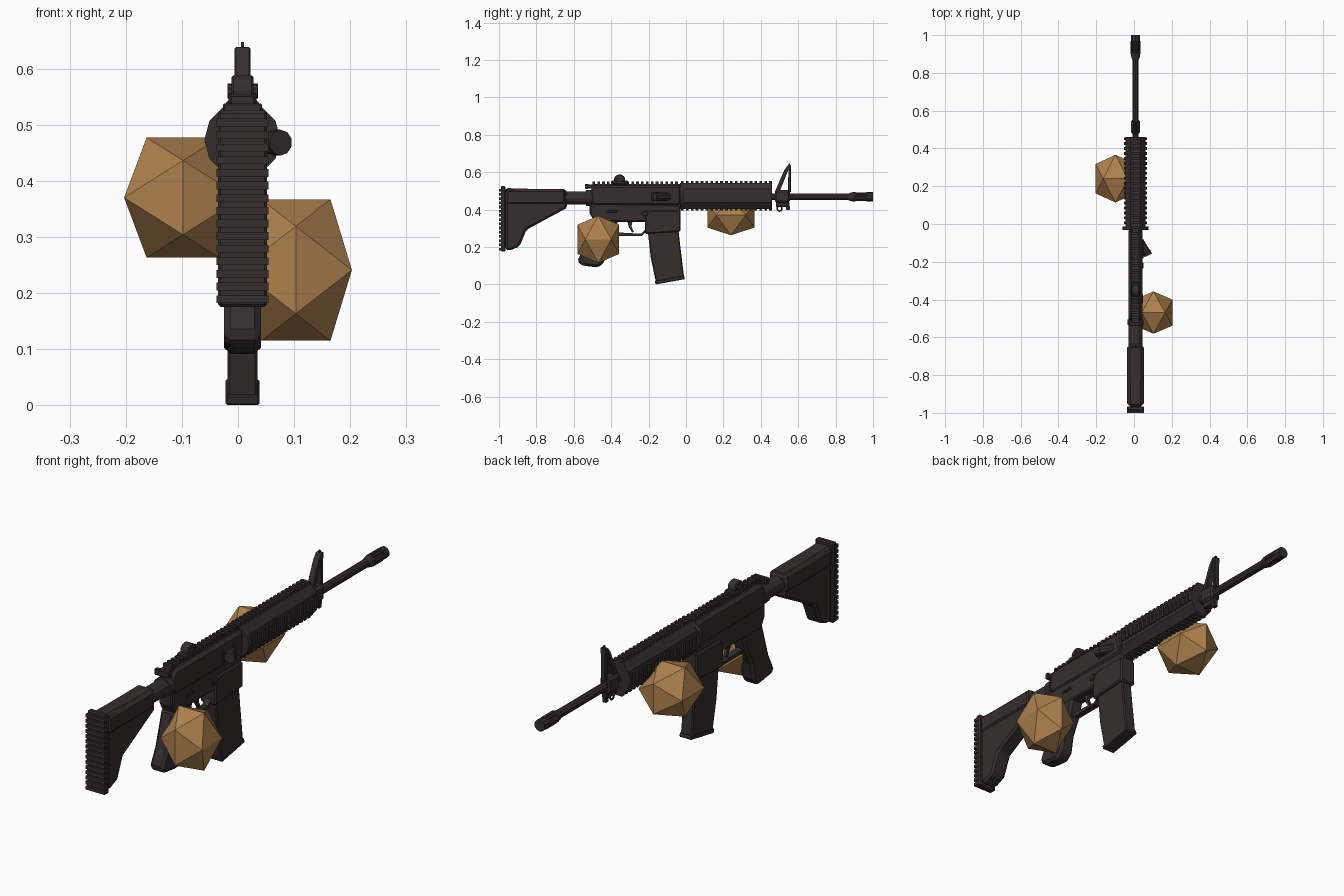
import bpy, bmesh, math
from mathutils import Vector

CX = 0.008  # centre plane of the rifle


def material(name, rgb):
    m = bpy.data.materials.new(name)
    m.diffuse_color = (*rgb, 1)
    return m


DARK = material("dark gunmetal", (0.036, 0.027, 0.028))
TAN = material("tan brown", (0.43, 0.22, 0.078))


def finish(name, bm, mat=DARK, bevel=0):
    bmesh.ops.recalc_face_normals(bm, faces=bm.faces)
    me = bpy.data.meshes.new(name)
    bm.to_mesh(me)
    bm.free()
    me.materials.append(mat)
    ob = bpy.data.objects.new(name, me)
    bpy.context.collection.objects.link(ob)
    if bevel:
        b = ob.modifiers.new("chamfer", "BEVEL")
        b.width, b.segments = bevel, 1
    return ob


def plate(name, pts, half, bevel=0.006, x=CX):
    """Side profile (y, z) extruded across x."""
    bm = bmesh.new()
    f = bm.faces.new([bm.verts.new((x - half, y, z)) for y, z in pts])
    r = bmesh.ops.extrude_face_region(bm, geom=[f])
    vs = [v for v in r["geom"] if isinstance(v, bmesh.types.BMVert)]
    bmesh.ops.translate(bm, verts=vs, vec=(2 * half, 0, 0))
    return finish(name, bm, DARK, bevel)


def add_box(bm, x0, x1, y0, y1, z0, z1):
    vs = bmesh.ops.create_cube(bm, size=1)["verts"]
    for v in vs:
        v.co = Vector((x0 if v.co.x < 0 else x1, y0 if v.co.y < 0 else y1,
                       z0 if v.co.z < 0 else z1))


def boxes(name, items, bevel=0):
    bm = bmesh.new()
    for b in items:
        add_box(bm, *b)
    return finish(name, bm, DARK, bevel)


def tube(name, a, b, r, sides=10, r2=None):
    a, b = Vector(a), Vector(b)
    bm = bmesh.new()
    bmesh.ops.create_cone(bm, cap_ends=True, segments=sides, radius1=r,
                          radius2=r if r2 is None else r2, depth=(b - a).length)
    q = (b - a).to_track_quat("Z", "Y")
    for v in bm.verts:
        v.co = q @ v.co + (a + b) / 2
    return finish(name, bm)


def centred(h, *r):
    return (CX - h, CX + h, *r)


# Stock, butt plate and ridged pad
plate("stock", [(-0.965, 0.515), (-0.635, 0.505), (-0.635, 0.41), (-0.853, 0.292),
                (-0.89, 0.203), (-0.945, 0.18), (-0.965, 0.185)], 0.037, 0.01)
boxes("stock_upper_tube", [centred(0.044, -0.965, -0.64, 0.425, 0.51)], 0.014)
boxes("butt_plate", [centred(0.044, -0.99, -0.965, 0.175, 0.525)], 0.005)
boxes("butt_ridges", [centred(0.046, -1.0, -0.97, 0.182 + i * 0.0225, 0.196 + i * 0.0225)
                      for i in range(15)])
tube("buffer_tube", (CX, -0.645, 0.462), (CX, -0.5, 0.462), 0.036, 12)
tube("buffer_collar", (CX, -0.535, 0.462), (CX, -0.505, 0.462), 0.043, 12)

# Receiver halves
plate("upper_receiver", [(-0.51, 0.43), (-0.51, 0.51), (-0.49, 0.53), (-0.025, 0.53),
                         (-0.025, 0.42), (-0.49, 0.42)], 0.037, 0.012)
plate("lower_receiver", [(-0.515, 0.435), (-0.03, 0.425), (-0.03, 0.345), (-0.215, 0.335),
                         (-0.49, 0.335), (-0.515, 0.38)], 0.032)
plate("magazine_well", [(-0.22, 0.37), (-0.2, 0.395), (-0.03, 0.395), (-0.03, 0.282),
                        (-0.22, 0.27)], 0.038)
plate("magazine", [(-0.205, 0.29), (-0.04, 0.29), (-0.03, 0.2), (-0.01, 0.035),
                   (-0.16, 0.008), (-0.188, 0.14)], 0.027, 0.005)
plate("magazine_base", [(-0.01, 0.047), (-0.006, 0.028), (-0.162, 0.0), (-0.167, 0.018)],
      0.03, 0.003)

# Pistol grip, trigger and guard
plate("grip", [(-0.5, 0.35), (-0.36, 0.35), (-0.385, 0.27), (-0.42, 0.2), (-0.435, 0.12),
               (-0.47, 0.09), (-0.56, 0.102), (-0.582, 0.125), (-0.545, 0.2)], 0.033, 0.012)
plate("trigger_guard", [(-0.385, 0.27), (-0.37, 0.26), (-0.235, 0.26), (-0.21, 0.285),
                        (-0.22, 0.292), (-0.24, 0.271), (-0.385, 0.279)], 0.014, 0)
plate("trigger", [(-0.315, 0.34), (-0.285, 0.34), (-0.292, 0.31), (-0.278, 0.28),
                  (-0.288, 0.278), (-0.305, 0.305)], 0.007, 0)

# Receiver rail, charging handle, port and controls
boxes("receiver_rail", [centred(0.017, -0.5, -0.03, 0.525, 0.538)]
      + [centred(0.02, -0.5 + i * 0.026, -0.486 + i * 0.026, 0.535, 0.55) for i in range(18)])
boxes("charging_handle", [centred(0.022, -0.54, -0.47, 0.512, 0.535),
                          centred(0.035, -0.54, -0.522, 0.51, 0.538)], 0.003)
boxes("ejection_port", [(CX + 0.036, CX + 0.043, -0.185, -0.095, 0.447, 0.492)], 0.004)
boxes("ejection_bolt", [(CX + 0.04, CX + 0.046, -0.172, -0.108, 0.458, 0.482)])
tube("forward_assist", (CX + 0.025, -0.09, 0.468), (CX + 0.063, -0.155, 0.468), 0.02, 10)
tube("assist_button", (CX + 0.056, -0.143, 0.468), (CX + 0.068, -0.166, 0.468), 0.023, 10)
boxes("fire_selector", [(CX + 0.03, CX + 0.04, -0.42, -0.37, 0.385, 0.397)], 0.003)
boxes("magazine_release", [(CX + 0.03, CX + 0.042, -0.235, -0.205, 0.365, 0.39)], 0.003)

# Rear sight: base, domed leaf, side knobs
boxes("rear_sight_base", [centred(0.025, -0.4, -0.31, 0.535, 0.555)], 0.004)
plate("rear_sight", [(-0.355 + 0.03 * math.cos(a), 0.56 + 0.028 * math.sin(a))
                     for a in [math.pi * i / 8 for i in range(9)]]
      + [(-0.38, 0.54), (-0.33, 0.54)], 0.02, 0.004)
tube("sight_knob", (CX - 0.027, -0.355, 0.56), (CX + 0.028, -0.355, 0.56), 0.013, 10)

# Handguard: eight-sided core with ribbed rails on four sides
bm = bmesh.new()
section = [(0.026, 0.07), (0.052, 0.036), (0.052, -0.036), (0.026, -0.07)]
ring = section + [(-x, z) for x, z in reversed(section)]
f = bm.faces.new([bm.verts.new((CX + x, -0.03, 0.473 + z)) for x, z in ring])
r = bmesh.ops.extrude_face_region(bm, geom=[f])
bmesh.ops.translate(bm, verts=[v for v in r["geom"] if isinstance(v, bmesh.types.BMVert)],
                    vec=(0, 0.49, 0))
finish("handguard", bm)
ribs = []
for i in range(19):
    y0 = -0.027 + i * 0.0262
    y1 = y0 + 0.0145
    ribs.append(centred(0.021, y0, y1, 0.535, 0.552))
    ribs.append(centred(0.021, y0, y1, 0.394, 0.41))
    ribs.append((CX - 0.06, CX - 0.045, y0, y1, 0.452, 0.494))
    ribs.append((CX + 0.045, CX + 0.06, y0, y1, 0.452, 0.494))
boxes("handguard_ribs", ribs)
tube("handguard_collar", (CX, -0.033, 0.473), (CX, -0.012, 0.473), 0.068, 12)

# Barrel and muzzle device
tube("barrel", (CX, 0.44, 0.468), (CX, 0.92, 0.468), 0.018, 10)
tube("muzzle_taper", (CX, 0.87, 0.468), (CX, 0.89, 0.468), 0.019, 10, 0.025)
tube("muzzle_neck", (CX, 0.885, 0.468), (CX, 0.99, 0.468), 0.02, 10)
for i, (a, b) in enumerate([(0.89, 0.905), (0.965, 1.0)]):
    tube("muzzle_ring_%d" % i, (CX, a, 0.468), (CX, b, 0.468), 0.025, 10)
for i in range(6):
    a = math.tau * i / 6
    dx, dz = 0.021 * math.cos(a), 0.021 * math.sin(a)
    tube("muzzle_prong_%d" % i, (CX + dx, 0.9, 0.468 + dz), (CX + dx, 0.97, 0.468 + dz), 0.006, 5)

# Front sight: base block, open triangular frame, post and sling ring
boxes("front_sight_base", [centred(0.024, 0.475, 0.555, 0.435, 0.505)], 0.01)
boxes("front_sight_lug", [centred(0.012, 0.482, 0.553, 0.415, 0.44),
                          centred(0.01, 0.535, 0.555, 0.398, 0.42)], 0.003)
plate("front_sight_slope", [(0.475, 0.495), (0.5, 0.495), (0.547, 0.612), (0.562, 0.612),
                            (0.562, 0.638), (0.545, 0.638), (0.525, 0.61)], 0.014, 0.002)
plate("front_sight_upright", [(0.545, 0.495), (0.562, 0.495), (0.562, 0.63),
                              (0.548, 0.63)], 0.012, 0.002)
boxes("front_sight_post", [centred(0.003, 0.548, 0.556, 0.63, 0.647)])
bpy.ops.mesh.primitive_torus_add(major_segments=12, minor_segments=6, major_radius=0.013,
                                 minor_radius=0.004, location=(CX, 0.5, 0.405),
                                 rotation=(0, math.pi / 2, 0))
sling = bpy.context.object
sling.name = "sling_ring"
sling.data.materials.append(DARK)


# Faceted twenty-sided hands
def hand(name, centre, half):
    p = (math.sqrt(5) - 1) / 2
    bm = bmesh.new()
    for a in (-1, 1):
        for b in (-p, p):
            for c in ((0, a, b), (b, 0, a), (a, b, 0)):
                bm.verts.new([centre[i] + c[i] * half[i] for i in range(3)])
    bmesh.ops.convex_hull(bm, input=bm.verts)
    finish(name, bm, TAN)


hand("rear_hand", (0.103, -0.469, 0.241), (0.1, 0.112, 0.126))
hand("front_hand", (-0.098, 0.24, 0.37), (0.105, 0.126, 0.107))
